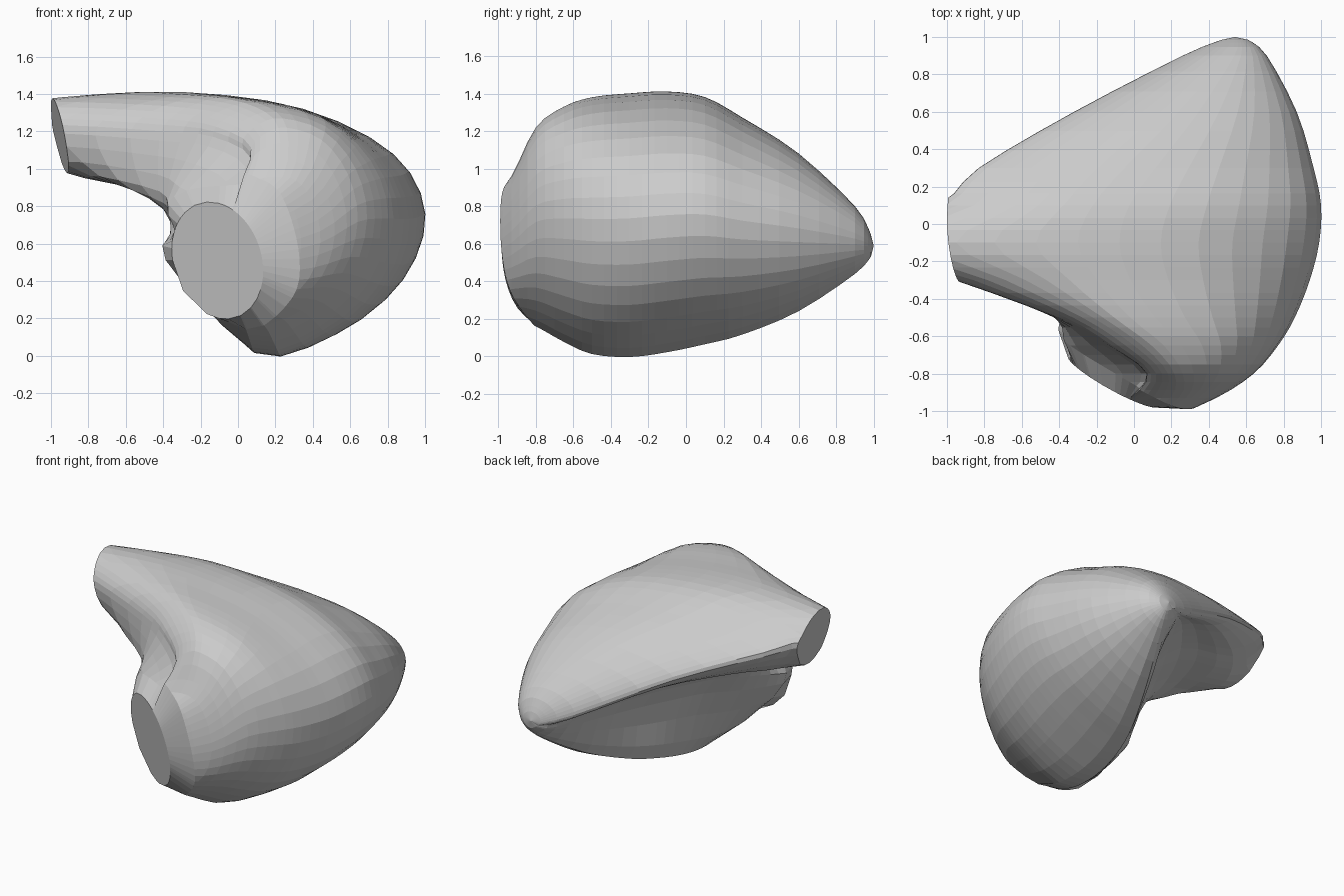
import bpy, bmesh, math
from mathutils import Vector

if "Cube" in bpy.data.objects:
    bpy.data.objects.remove(bpy.data.objects["Cube"])

# Cross-sections from the rear tip to the front inlet:
# y, ridge x z, underside lip x z, crown x z, right x, keel x z, inner wall x z
SECTIONS = [
    (0.985, .47, .59, .48, .57, .54, .65, .61, .55, .53, .51, .55),
    (0.90, .26, .67, .31, .62, .50, .80, .71, .52, .44, .42, .52),
    (0.60, -.32, .96, -.18, .86, .24, 1.08, .87, .38, .25, .27, .53),
    (0.30, -.83, 1.15, -.58, .96, -.05, 1.27, .96, .24, .13, .14, .53),
    (0.10, -1.05, 1.20, -.75, .96, -.22, 1.38, 1.0, .16, .08, .04, .53),
    (-0.10, -1.60, 1.20, -.82, .95, -.30, 1.41, .99, .11, .04, -.07, .53),
    (-0.30, -.96, 1.19, -.74, .96, -.20, 1.40, .94, .09, .015, -.23, .52),
    (-0.50, -.42, 1.15, -.42, .88, -.02, 1.38, .86, .08, .03, -.37, .52),
    (-0.65, -.16, 1.12, -.37, .80, .16, 1.33, .77, .06, .09, -.39, .50),
    (-0.80, .04, 1.01, -.30, .76, .26, 1.22, .64, .03, .17, -.38, .50),
    (-0.93, -.04, .83, -.24, .72, .24, .96, .44, -.02, .22, -.34, .50),
    (-1.06, -.08, .77, -.20, .71, .02, .79, .14, -.08, .25, -.30, .50),
]


def spline(a, b, c, d, t):
    return 0.5 * (2 * b + (c - a) * t + (2 * a - 5 * b + 4 * c - d) * t * t
                  + (3 * b - a - 3 * c + d) * t ** 3)


def blend_rows(rows, steps):
    """Smoothly interpolate the section parameters along the body."""
    out, n = [], len(rows)
    for i in range(n - 1):
        q = [rows[max(0, min(n - 1, i + k))] for k in (-1, 0, 1, 2)]
        for s in range(steps):
            out.append([spline(*v, s / steps) for v in zip(*q)])
    return out + [list(rows[-1])]


def arc(p, q, vertical_start):
    """Two points inside the quarter ellipse from p to q."""
    pts = []
    for a in (math.radians(30), math.radians(60)):
        s, c = math.sin(a), 1 - math.cos(a)
        u, v = (c, s) if vertical_start else (s, c)
        pts.append((p[0] + (q[0] - p[0]) * u, p[1] + (q[1] - p[1]) * v))
    return pts


def ring(row, steps=3):
    y, xl, zl, xu, zu, xt, zt, xr, xb, zb, xi, zi = row
    tip, top, keel = (xl, zl), (xt, zt), (xb, zb)
    right = (xr, zb + 0.52 * (zt - zb))
    # hollow of the inner wall, bowed towards the crown
    dx, dz = xi - xu, zi - zu
    hollow = (xu + dx * 0.5 - dz * 0.15, zu + dz * 0.5 + dx * 0.15)
    key = [tip, *arc(tip, top, True), top, *arc(top, right, False), right,
           *arc(right, keel, True), keel, (xi, zi), hollow, (xu, zu)]
    n = len(key)
    return [Vector((spline(*[key[(i + k) % n][0] for k in (-1, 0, 1, 2)], s / steps), y,
                    spline(*[key[(i + k) % n][1] for k in (-1, 0, 1, 2)], s / steps)))
            for i in range(n) for s in range(steps)]


def cut(bm, co, no):
    """Cut the end off and return the open boundary edges."""
    bmesh.ops.bisect_plane(bm, geom=bm.verts[:] + bm.edges[:] + bm.faces[:],
                           plane_co=co, plane_no=no, clear_outer=True)
    return [e for e in bm.edges if e.is_boundary]


# Loft the curved body
bm = bmesh.new()
loops = [[bm.verts.new(p) for p in ring(r)] for r in blend_rows(SECTIONS, 3)]
for a, b in zip(loops, loops[1:]):
    for i in range(len(a)):
        j = (i + 1) % len(a)
        bm.faces.new((a[i], a[j], b[j], b[i]))
tip = bm.verts.new((0.54, 1.0, 0.59))
for i in range(len(loops[0])):
    bm.faces.new((tip, loops[0][(i + 1) % len(loops[0])], loops[0][i]))
bm.faces.new(loops[-1])

# Flat end of the side neck
bmesh.ops.holes_fill(bm, edges=cut(bm, (-.96, -.08, 1.2), (-.97, -.12, -.19)), sides=0)

# Front inlet: cut back, then extend the rim to a flat tilted ellipse
centre, normal = Vector((-.11, -.84, .51)), Vector((-.49, -.85, -.15)).normalized()
edges = cut(bm, centre - normal * 0.1, normal)
new = bmesh.ops.extrude_edge_only(bm, edges=edges)["geom"]
tilt = math.radians(18)
for v in [g for g in new if isinstance(g, bmesh.types.BMVert)]:
    dx, dz = v.co.x - centre.x, v.co.z - centre.z
    a = math.atan2(dz, dx) - tilt
    r = 1 / math.hypot(math.cos(a) / .235, math.sin(a) / .32)
    x, z = r * math.cos(a + tilt), r * math.sin(a + tilt)
    y = -(normal.x * x + normal.z * z) / normal.y
    v.co = centre + Vector((x, y, z))
bmesh.ops.holes_fill(bm, edges=[e for e in bm.edges if e.is_boundary], sides=0)
bmesh.ops.recalc_face_normals(bm, faces=bm.faces[:])

mesh = bpy.data.meshes.new("curved_body")
bm.to_mesh(mesh)
bm.free()
body = bpy.data.objects.new("curved_body", mesh)
bpy.context.collection.objects.link(body)
